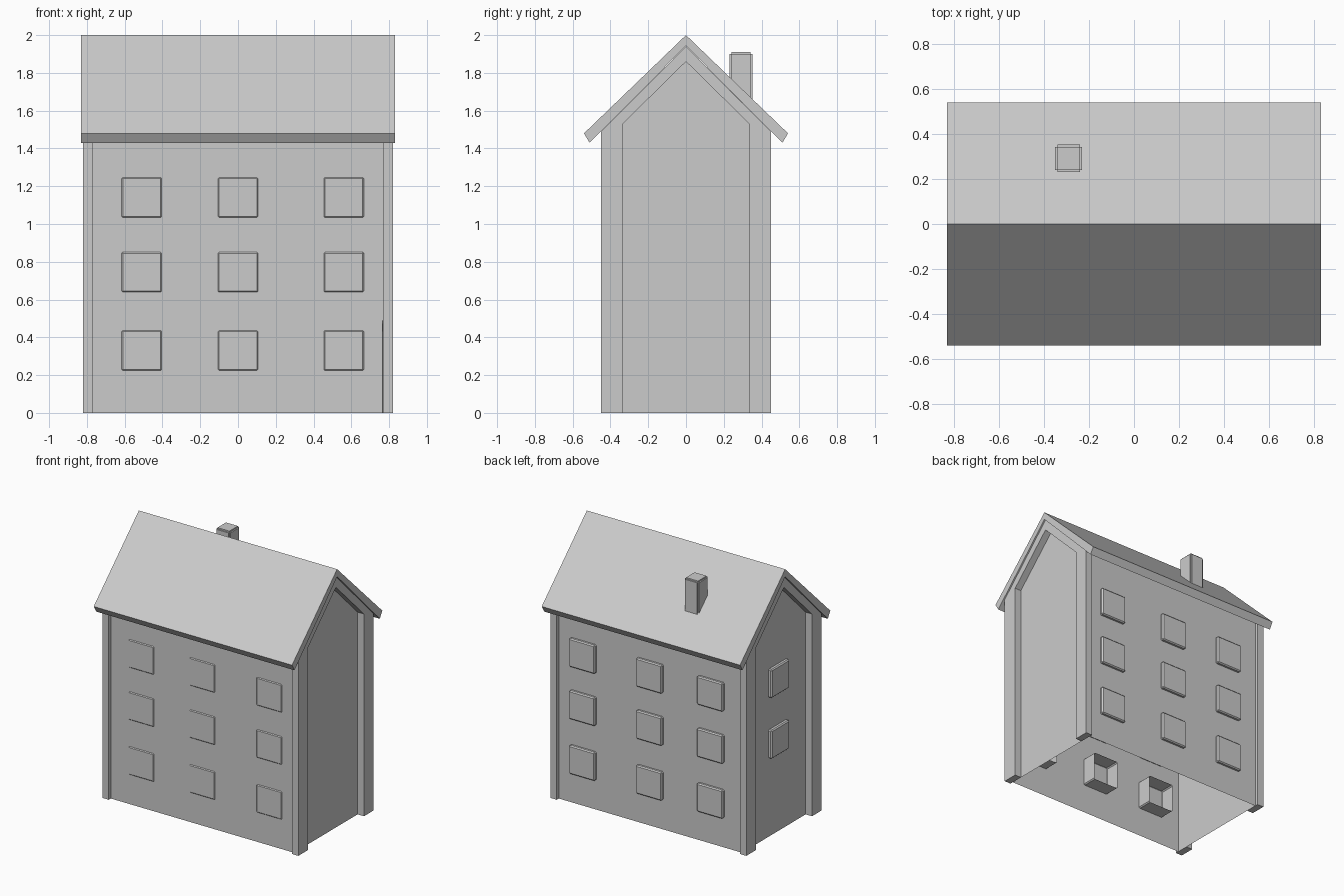
import bpy, bmesh
from mathutils import Matrix, Vector

if "Cube" in bpy.data.objects:
    bpy.data.objects.remove(bpy.data.objects["Cube"])


def make_object(name, bm):
    bmesh.ops.recalc_face_normals(bm, faces=bm.faces)
    me = bpy.data.meshes.new(name)
    bm.to_mesh(me)
    bm.free()
    ob = bpy.data.objects.new(name, me)
    bpy.context.collection.objects.link(ob)
    return ob


def extrude_yz(name, half, x0, x1):
    """Mirror a half profile (y, z) running outward, and extrude it along x."""
    pts = half + [(-y, z) for y, z in reversed(half) if y > 0]
    bm = bmesh.new()
    f = bm.faces.new([bm.verts.new((x0, y, z)) for y, z in pts])
    ext = bmesh.ops.extrude_face_region(bm, geom=[f])
    vs = [v for v in ext["geom"] if isinstance(v, bmesh.types.BMVert)]
    bmesh.ops.translate(bm, verts=vs, vec=(x1 - x0, 0, 0))
    return make_object(name, bm)


def arch(outer, inner):
    """Closed gable-shaped band from an outer and an inner half outline."""
    left = [(-y, z) for y, z in reversed(outer) if y > 0]
    inner_left = [(-y, z) for y, z in inner if y > 0]
    return left + outer, list(reversed(inner)) + inner_left


def band(name, outer, inner, x0, x1):
    a, b = arch(outer, inner)
    pts = a + b
    bm = bmesh.new()
    f = bm.faces.new([bm.verts.new((x0, y, z)) for y, z in pts])
    ext = bmesh.ops.extrude_face_region(bm, geom=[f])
    vs = [v for v in ext["geom"] if isinstance(v, bmesh.types.BMVert)]
    bmesh.ops.translate(bm, verts=vs, vec=(x1 - x0, 0, 0))
    return make_object(name, bm)


def box(name, lo, hi, open_dir=None, bevel=0.008):
    """Slightly bevelled box, optionally with the face along open_dir removed."""
    lo, hi = Vector(lo), Vector(hi)
    bm = bmesh.new()
    m = Matrix.Translation((lo + hi) / 2) @ Matrix.Diagonal((*(hi - lo), 1))
    bmesh.ops.create_cube(bm, size=1, matrix=m)
    bm.normal_update()
    edges = list(bm.edges)
    if open_dir:
        d = Vector(open_dir)
        back = [f for f in bm.faces if f.normal.dot(d) > 0.9]
        edges = [e for e in bm.edges if e not in back[0].edges]
        bmesh.ops.bevel(bm, geom=edges, offset=bevel, segments=1, affect='EDGES')
        bm.normal_update()
        back = [f for f in bm.faces if f.normal.dot(d) > 0.9]
        bmesh.ops.delete(bm, geom=back, context='FACES')
    else:
        bmesh.ops.bevel(bm, geom=edges, offset=bevel, segments=2, affect='EDGES')
    return make_object(name, bm)


# Roof slab
band("roof", [(0, 2.0), (0.54, 1.48)], [(0, 1.943), (0.51, 1.43)], -0.83, 0.83)

# Gable frames at both ends: corner posts and raking trim in one piece
for side, x0, x1 in (("left", -0.82, -0.767), ("right", 0.767, 0.82)):
    band(side + "_gable_frame", [(0, 1.94), (0.45, 1.488), (0.45, 0)],
         [(0, 1.86), (0.335, 1.53), (0.335, 0)], x0, x1)

# Thin wall shell, open underneath
bm = bmesh.new()
for s in (-1, 1):
    y = 0.425 * s
    bm.faces.new([bm.verts.new(p) for p in
                  ((-0.767, y, 0), (0.767, y, 0), (0.767, y, 1.51), (-0.767, y, 1.51))])
    x = 0.766 * s
    bm.faces.new([bm.verts.new((x, *p)) for p in
                  ((-0.425, 0), (0.425, 0), (0.425, 1.51), (0, 1.938), (-0.425, 1.51))])
bmesh.ops.remove_doubles(bm, verts=bm.verts, dist=0.003)
make_object("walls", bm)

# Windows on front and back: boxes open toward the inside
h = 0.108
for i, x in enumerate((-0.51, 0.0, 0.56)):
    for j, z in enumerate((0.33, 0.745, 1.14)):
        box(f"front_window_{i}_{j}", (x - h, -0.431, z - h), (x + h, -0.31, z + h), (0, 1, 0))
        box(f"back_window_{i}_{j}", (x - h, 0.31, z - h), (x + h, 0.448, z + h), (0, -1, 0))

# Windows on the left end
for j, z in enumerate((0.70, 1.16)):
    box(f"left_window_{j}", (-0.793, -h, z - h), (-0.65, h, z + h), (1, 0, 0))

# Chimney
box("chimney", (-0.35, 0.23, 1.64), (-0.23, 0.352, 1.91), None, 0.01)
